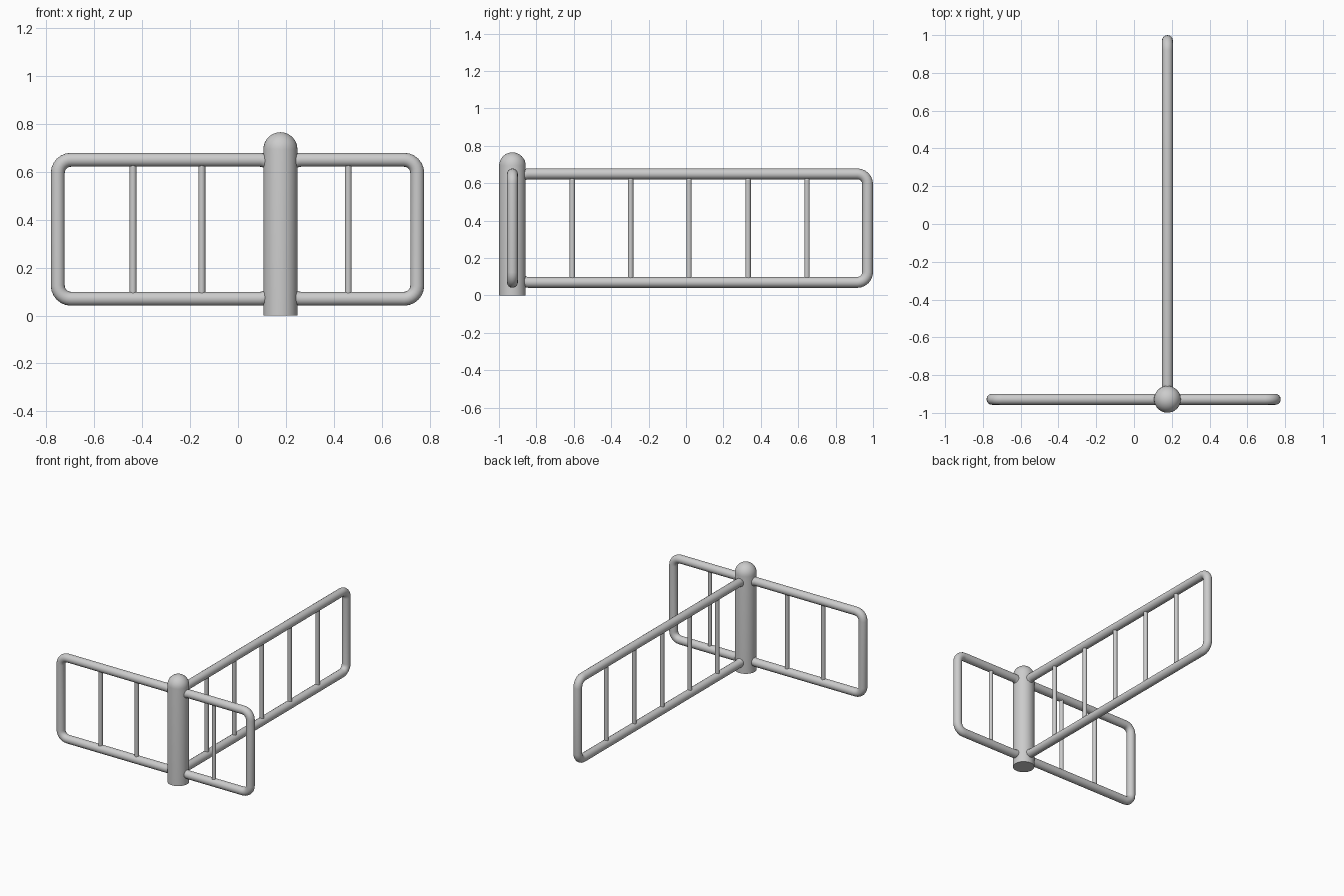
import bpy, bmesh
from math import sin, cos, pi, radians
from mathutils import Vector

if "Cube" in bpy.data.objects:
    bpy.data.objects.remove(bpy.data.objects["Cube"])

PX, PY = 0.177, -0.928      # post axis
R_POST, TOP = 0.071, 0.765
Z0, Z1 = 0.07, 0.65         # centre heights of the rails
R_TUBE, R_RUNG, R_BEND = 0.029, 0.0145, 0.055


def smooth(obj):
    bpy.ops.object.select_all(action='DESELECT')
    obj.select_set(True)
    bpy.context.view_layer.objects.active = obj
    bpy.ops.object.shade_smooth_by_angle(angle=radians(40))


def post():
    # Lathe profile: flat base, straight shaft, domed top
    zc = TOP - R_POST
    prof = [(0, 0), (R_POST, 0)]
    prof += [(R_POST * cos(a), zc + R_POST * sin(a))
             for a in (i * pi / 16 for i in range(8))] + [(0, TOP)]
    bm = bmesh.new()
    vs = [bm.verts.new((PX + r, PY, z)) for r, z in prof]
    es = [bm.edges.new(p) for p in zip(vs, vs[1:])]
    bmesh.ops.spin(bm, geom=vs + es, cent=(PX, PY, 0), axis=(0, 0, 1),
                   angle=2 * pi, steps=32)
    bmesh.ops.remove_doubles(bm, verts=bm.verts, dist=1e-4)
    bmesh.ops.recalc_face_normals(bm, faces=bm.faces)
    me = bpy.data.meshes.new("post")
    bm.to_mesh(me)
    bm.free()
    obj = bpy.data.objects.new("post", me)
    bpy.context.collection.objects.link(obj)
    smooth(obj)


def frame(name, direction, length):
    # Closed rounded-rectangle tube whose inner upright hides in the post
    pts = []
    a, b = 0.03, length
    for cx, cz, start in ((b - R_BEND, Z1 - R_BEND, 0), (a + R_BEND, Z1 - R_BEND, 90),
                          (a + R_BEND, Z0 + R_BEND, 180), (b - R_BEND, Z0 + R_BEND, 270)):
        for i in range(7):
            t = radians(start + 15 * i)
            p = Vector((PX, PY, 0)) + Vector(direction) * (cx + R_BEND * cos(t))
            pts.append((p.x, p.y, cz + R_BEND * sin(t)))
    cu = bpy.data.curves.new(name, 'CURVE')
    cu.dimensions = '3D'
    cu.bevel_depth = R_TUBE
    cu.bevel_resolution = 6
    sp = cu.splines.new('POLY')
    sp.points.add(len(pts) - 1)
    for sp_pt, p in zip(sp.points, pts):
        sp_pt.co = (*p, 1)
    sp.use_cyclic_u = True
    obj = bpy.data.objects.new(name, cu)
    bpy.context.collection.objects.link(obj)
    bpy.ops.object.select_all(action='DESELECT')
    obj.select_set(True)
    bpy.context.view_layer.objects.active = obj
    bpy.ops.object.convert(target='MESH')
    smooth(bpy.context.object)


def rungs(name, direction, distances):
    for d in distances:
        p = Vector((PX, PY, (Z0 + Z1) / 2)) + Vector(direction) * d
        bpy.ops.mesh.primitive_cylinder_add(vertices=16, radius=R_RUNG,
                                            depth=Z1 - Z0 - 0.03, location=p)
        bpy.context.object.name = name
        smooth(bpy.context.object)


post()

# Three gate panels: name, outward direction, length, rung distances from the post
panels = (
    ("left", (-1, 0, 0), 0.929, (0.328, 0.615)),
    ("right", (1, 0, 0), 0.571, (0.283,)),
    ("rear", (0, 1, 0), 1.899, (0.32, 0.632, 0.944, 1.260, 1.575)),
)
for side, direction, length, distances in panels:
    frame(side + "_rail_frame", direction, length)
    rungs(side + "_rung", direction, distances)
